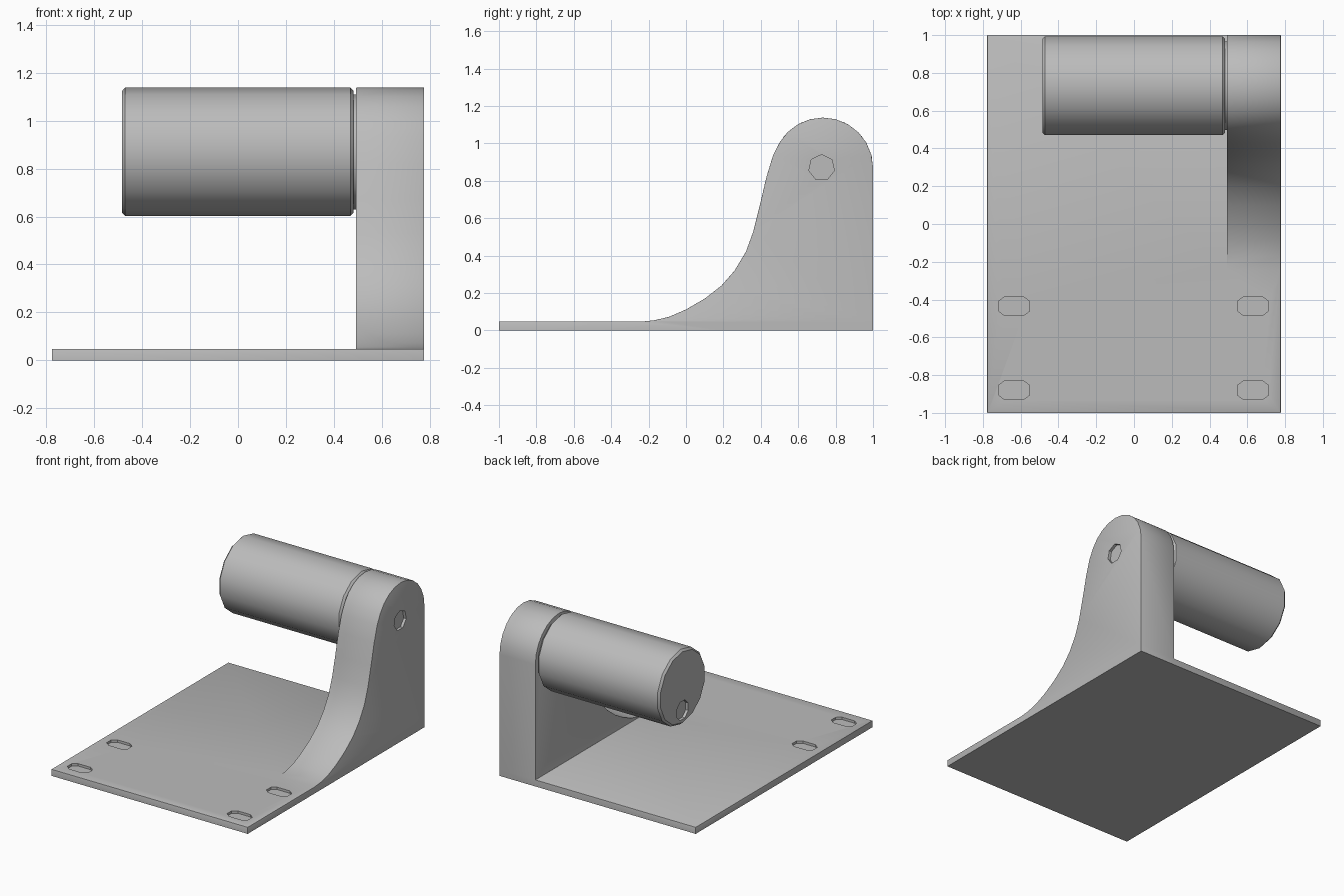
import bpy, bmesh, math

if "Cube" in bpy.data.objects:
    bpy.data.objects.remove(bpy.data.objects["Cube"])

grey = bpy.data.materials.new("plain grey")
grey.diffuse_color = (0.5, 0.5, 0.5, 1)
grey.use_nodes = True
grey.node_tree.nodes["Principled BSDF"].inputs["Base Color"].default_value = grey.diffuse_color


def prism(name, outline, place, shift):
    """Extrude an outline: place(a, b) gives the first cap, shift the extrusion."""
    bm = bmesh.new()
    face = bm.faces.new([bm.verts.new(place(a, b)) for a, b in outline])
    top = bmesh.ops.extrude_face_region(bm, geom=[face])
    verts = [g for g in top["geom"] if isinstance(g, bmesh.types.BMVert)]
    bmesh.ops.translate(bm, verts=verts, vec=shift)
    bmesh.ops.recalc_face_normals(bm, faces=bm.faces[:])
    mesh = bpy.data.meshes.new(name)
    bm.to_mesh(mesh)
    bm.free()
    mesh.materials.append(grey)
    ob = bpy.data.objects.new(name, mesh)
    bpy.context.collection.objects.link(ob)
    return ob


def along_x(name, outline, x0, x1):
    return prism(name, outline, lambda y, z: (x0, y, z), (x1 - x0, 0, 0))


def along_z(name, outline, z0, z1):
    return prism(name, outline, lambda x, y: (x, y, z0), (0, 0, z1 - z0))


def ring(cx, cy, r, n, turn=0.0):
    return [(cx + r * math.cos(turn + 2 * math.pi * i / n),
             cy + r * math.sin(turn + 2 * math.pi * i / n)) for i in range(n)]


def rect(x, y):
    return [(-x, -y), (x, -y), (x, y), (-x, y)]


helpers = []


def boolean(ob, other, operation):
    mod = ob.modifiers.new(operation.lower(), "BOOLEAN")
    mod.object, mod.operation, mod.solver = other, operation, "EXACT"
    other.hide_render = True
    helpers.append(other)


def bevel(ob, width, segments, angle):
    mod = ob.modifiers.new("bevel", "BEVEL")
    mod.width, mod.segments = width, segments
    mod.limit_method, mod.angle_limit = "ANGLE", math.radians(angle)


def finish(ob):
    """Apply the modifiers and smooth everything but the sharp edges."""
    graph = bpy.context.evaluated_depsgraph_get()
    mesh = bpy.data.meshes.new_from_object(ob.evaluated_get(graph))
    ob.modifiers.clear()
    ob.data = mesh
    bpy.ops.object.select_all(action="DESELECT")
    ob.select_set(True)
    bpy.context.view_layer.objects.active = ob
    bpy.ops.object.shade_smooth_by_angle(angle=math.radians(30))


W, AXIS_Y, AXIS_Z, R = 0.777, 0.732, 0.87, 0.268

# Base plate, started below the ground so its underside can be cut flat
base = along_z("base_and_bracket", rect(W, 1.0), -0.1, 0.047)

# Upright bracket: swept front curve, round head, straight back
curve = [(-0.24, 0.047), (-0.17, 0.054), (-0.09, 0.073), (0.0, 0.112), (0.1, 0.17),
         (0.19, 0.24), (0.26, 0.32), (0.32, 0.42), (0.36, 0.53), (0.395, 0.67),
         (0.43, 0.82), (0.465, 0.935)]
head = [(AXIS_Y + R * math.cos(a), AXIS_Z + R * math.sin(a))
        for a in (math.radians(150 - 15 * i) for i in range(11))]
head[-1] = (1.0, AXIS_Z)
bracket = along_x("bracket", [(-0.24, -0.1)] + curve + head + [(1.0, -0.1)], 0.493, W)
boolean(base, bracket, "UNION")
bevel(base, 0.017, 2, 35)

# Flat underside
boolean(base, along_z("underside_cutter", rect(2, 2), -0.5, 0.0), "DIFFERENCE")

# Four mounting slots sunk into the plate
for sx in (-0.635, 0.63):
    for sy in (-0.435, -0.88):
        slot = [(sx + x, sy + y) for x, y in
                [(-0.083, -0.025), (-0.05, -0.05), (0.05, -0.05), (0.083, -0.025),
                 (0.083, 0.025), (0.05, 0.05), (-0.05, 0.05), (-0.083, 0.025)]]
        boolean(base, along_z("slot_cutter", slot, 0.03, 0.2), "DIFFERENCE")

# Bolt recess in the outer face of the bracket head
boolean(base, along_x("bolt_cutter", ring(0.725, AXIS_Z, 0.07, 7, math.pi / 2),
                      W - 0.02, W + 0.1), "DIFFERENCE")
finish(base)

# Horizontal roller with a small recess in its free end
roller = along_x("roller", ring(AXIS_Y, AXIS_Z, R, 14, math.pi / 2), -0.485, 0.483)
bevel(roller, 0.014, 1, 40)
boolean(roller, along_x("end_cutter", ring(AXIS_Y, 0.705, 0.07, 8, math.pi / 8),
                        -0.6, -0.465), "DIFFERENCE")
finish(roller)

# Collar joining the roller to the bracket
finish(along_x("collar", ring(AXIS_Y, AXIS_Z, 0.24, 14, math.pi / 2), 0.47, 0.51))

for ob in helpers:
    bpy.data.objects.remove(ob)
